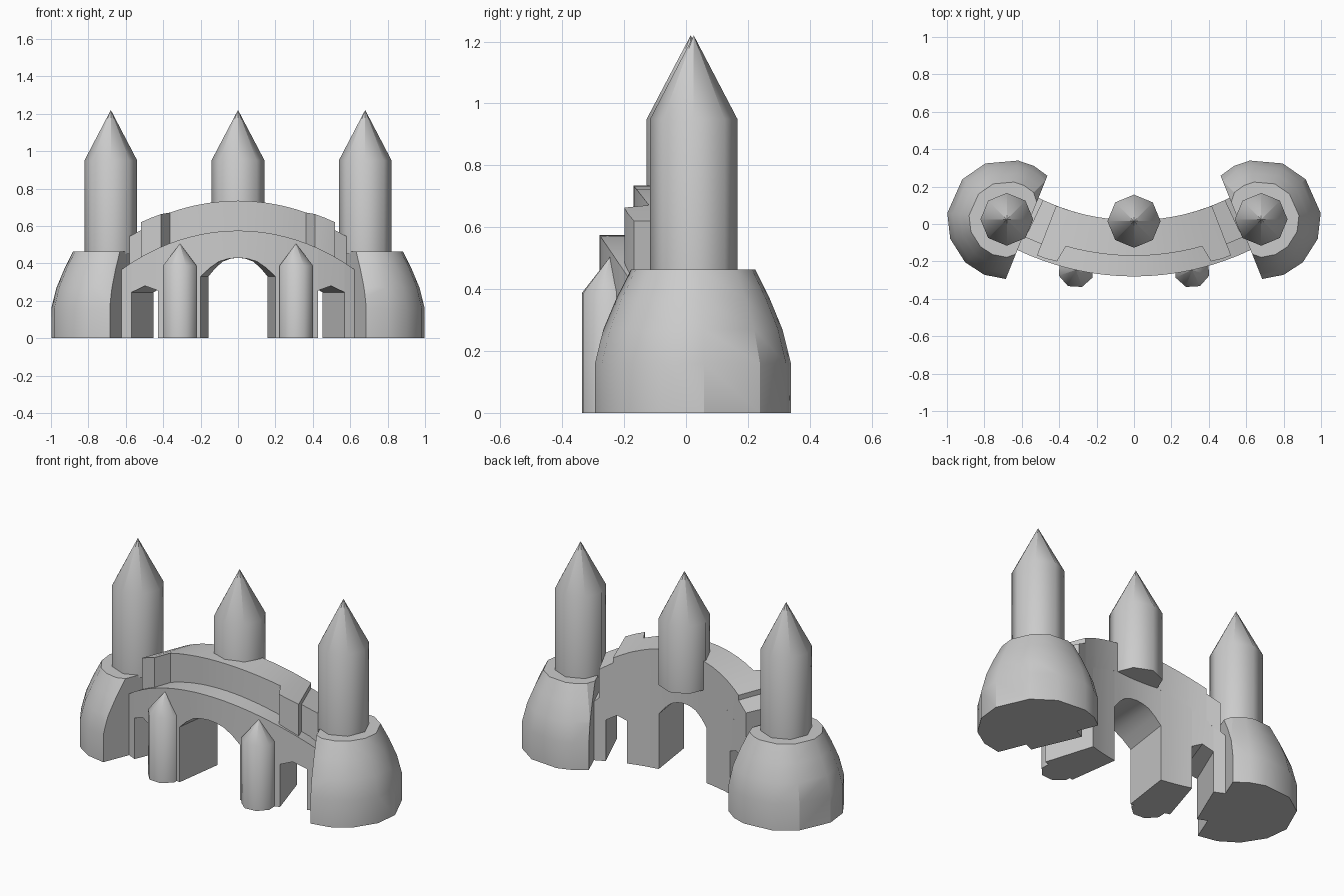
import bpy, bmesh, math
from mathutils import Vector

cube = bpy.data.objects.get("Cube")
if cube:
    bpy.data.objects.remove(cube, do_unlink=True)

stone = bpy.data.materials.new("grey_stone")
stone.use_nodes = True
GREY = (0.6, 0.6, 0.6, 1)
stone.diffuse_color = GREY
stone.node_tree.nodes["Principled BSDF"].inputs["Base Color"].default_value = GREY

CENTRE_Y = 1.17              # centre of the curved bridge in plan
R_BACK, R_FRONT = 1.15, 1.45


def finish(bm, name, angle=35):
    bmesh.ops.remove_doubles(bm, verts=bm.verts, dist=1e-5)
    flat = [f for f in bm.faces if f.calc_area() < 1e-7]
    bmesh.ops.delete(bm, geom=flat, context='FACES')
    bmesh.ops.recalc_face_normals(bm, faces=bm.faces)
    mesh = bpy.data.meshes.new(name)
    bm.to_mesh(mesh)
    bm.free()
    mesh.materials.append(stone)
    obj = bpy.data.objects.new(name, mesh)
    bpy.context.collection.objects.link(obj)
    bpy.ops.object.select_all(action='DESELECT')
    obj.select_set(True)
    bpy.context.view_layer.objects.active = obj
    bpy.ops.object.shade_smooth_by_angle(angle=math.radians(angle))
    return obj


def loft(bm, rings):
    """Join rings of equal length and cap both ends."""
    rows = [[bm.verts.new(p) for p in ring] for ring in rings]
    for a, b in zip(rows, rows[1:]):
        for i in range(len(a)):
            j = (i + 1) % len(a)
            bm.faces.new((a[i], a[j], b[j], b[i]))
    bm.faces.new(rows[0])
    bm.faces.new(rows[-1])


def lathe(bm, x, y, angles, profile):
    loft(bm, [[(x + r * math.cos(a), y + r * math.sin(a), z) for a in angles]
              for r, z in profile])


def bridge_strip(name, half):
    """Sweep box sections (angle, inner r, outer r, bottom, top) round the arc."""
    mirrored = [(-s[0],) + s[1:] for s in reversed(half) if s[0] > 0]
    rings = []
    for t, r0, r1, z0, z1 in mirrored + half:
        rings.append([(r * math.sin(t), CENTRE_Y - r * math.cos(t), z)
                      for r, z in ((r0, z0), (r1, z0), (r1, z1), (r0, z1))])
    bm = bmesh.new()
    loft(bm, rings)
    return finish(bm, name, 25)


def low_top(t):
    return 0.575 - 1.05 * t * t


def high_top(t):
    return 0.735 - 0.84 * t * t


# Lower bridge with a central arch, two pillars, side arches and end piers
underside = [(0, .43), (.035, .425), (.07, .41), (.105, .375), (.138, .33),
             (.138, 0), (.18, 0), (.22, 0), (.26, 0), (.30, 0),
             (.30, .255), (.35, .28), (.404, .245), (.404, 0), (.465, 0)]
bridge_strip("arched_bridge",
             [(t, R_BACK, R_FRONT, z, low_top(t)) for t, z in underside])

# Raised deck, with its front stepping forward near the ends
deck_front = [(0, 1.34), (.06, 1.34), (.12, 1.34), (.18, 1.34), (.23, 1.34),
              (.275, 1.34), (.292, 1.43), (.33, 1.435), (.37, 1.435),
              (.37, 1.37)]
deck = [(t, R_BACK, r, low_top(t) - .01, high_top(t)) for t, r in deck_front]
deck += [(t, R_BACK, 1.37, low_top(t) - .01, high_top(t) - .03)
         for t in (.37, .437)]
bridge_strip("raised_deck", deck)


# Pointed octagonal towers
def tower(name, x, y, r, bottom, eave, tip, turn=0):
    angles = [turn + math.tau * i / 8 for i in range(8)]
    bm = bmesh.new()
    lathe(bm, x, y, angles, [(r, bottom), (r, eave), (1e-4, tip)])
    finish(bm, name, 50)


tower("middle_tower", 0, .015, .142, .55, .95, 1.22)

# Rounded rocky bases, cut flat where the bridge meets them
facets = [math.radians(a) for a in
          (45, 63, 79, 111, 138, 174, 199, 226, 248, 270, 310, 350)]
base_profile = [(.32, 0), (.32, .16), (.292, .27), (.25, .37), (.203, .463)]
for side, sx in (("left", 1), ("right", -1)):
    bm = bmesh.new()
    lathe(bm, -.68, .025, facets, base_profile)
    cut = bmesh.ops.bisect_plane(
        bm, geom=bm.verts[:] + bm.edges[:] + bm.faces[:],
        plane_co=(-.68, -.28, 0), plane_no=Vector((.52, -.21, 0)),
        clear_outer=True)
    edges = [e for e in cut["geom_cut"] if isinstance(e, bmesh.types.BMEdge)]
    bmesh.ops.holes_fill(bm, edges=edges, sides=0)
    for v in bm.verts:
        v.co.x *= -sx
    finish(bm, side + "_base", 30)
    tower(side + "_tower", sx * .68, .025, .141, .45, .95, 1.22)
    tower(side + "_gate_turret", sx * .31, -.245, .097, 0, .387, .505,
          math.pi / 8 + sx * .06)
